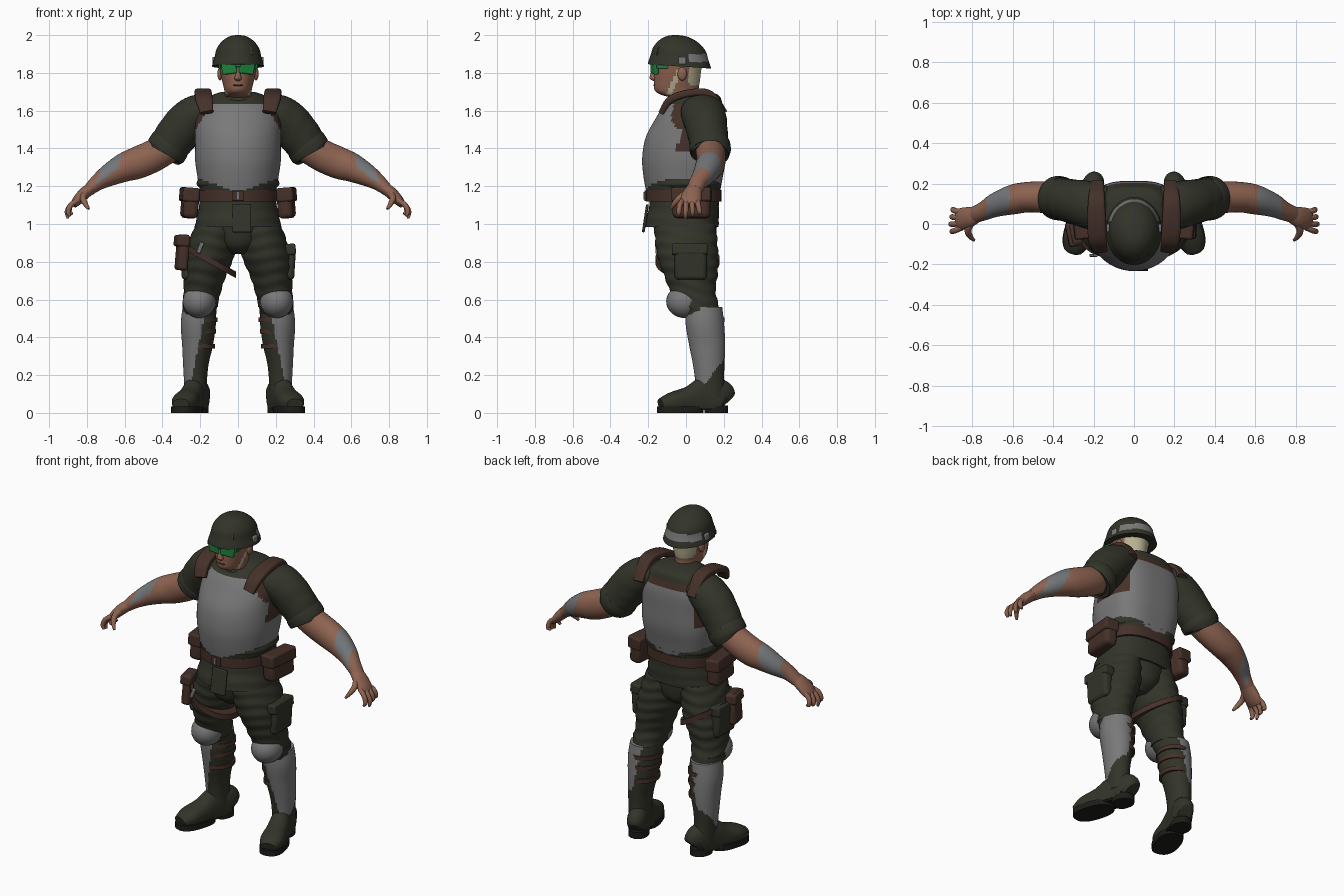
import bpy, bmesh, math
from mathutils import Vector, Matrix

old = bpy.data.objects.get("Cube")
if old:
    bpy.data.objects.remove(old, do_unlink=True)


def material(name, r, g, b):
    m = bpy.data.materials.new(name)
    m.use_nodes = True
    m.diffuse_color = (r, g, b, 1)
    m.node_tree.nodes["Principled BSDF"].inputs["Base Color"].default_value = (r, g, b, 1)
    return m


GREEN = material("dark olive cloth", .032, .034, .022)
GREY = material("armour grey", .19, .19, .19)
SKIN = material("skin", .27, .125, .082)
BROWN = material("brown leather", .06, .03, .022)
LENS = material("green lens", .012, .22, .045)
BEIGE = material("pale strap and hair", .48, .44, .29)
BLACK = material("black rubber", .012, .012, .01)
BRACER = material("forearm grey", .17, .18, .19)


def finish(name, bm, mats, rule=None, mirror=False, bevel=0, matrix=None):
    """Turn a bmesh into a smooth shaded object, coloured by a rule on centre and normal."""
    if matrix:
        bm.transform(matrix)
    bmesh.ops.recalc_face_normals(bm, faces=bm.faces[:])
    for f in bm.faces:
        f.smooth = True
        if rule:
            f.material_index = int(rule(f.calc_center_median(), f.normal))
    me = bpy.data.meshes.new(name)
    bm.to_mesh(me)
    bm.free()
    me.set_sharp_from_angle(angle=math.radians(40))
    for m in mats:
        me.materials.append(m)
    ob = bpy.data.objects.new(name, me)
    bpy.context.scene.collection.objects.link(ob)
    if bevel:
        mod = ob.modifiers.new("soft edges", 'BEVEL')
        mod.width, mod.segments = bevel, 3
    if mirror:
        ob.modifiers.new("other side", 'MIRROR')
    return ob


def power(v, p):
    return math.copysign(abs(v) ** (2 / p), v)


def loft(name, rings, mats, ref=None, n=32, steps=6, front=2, back=2,
         floor=None, wave=0, **opts):
    """Smooth skin through rings (x, y, z, width, depth); level, or square to the path with ref."""
    pts = [rings[0]] + list(rings) + [rings[-1]]
    line = []
    for i in range(1, len(pts) - 2):
        a, b, c, d = pts[i - 1:i + 3]
        for s in range(steps + (i == len(pts) - 3)):
            t = s / steps
            line.append([.5 * (2 * q + (r - p) * t + (2 * p - 5 * q + 4 * r - w) * t * t
                               + (3 * q - p - 3 * r + w) * t ** 3)
                         for p, q, r, w in zip(a, b, c, d)])
    bm = bmesh.new()
    loops = []
    for i, k in enumerate(line):
        u, v = Vector((1, 0, 0)), Vector((0, 1, 0))
        if ref:
            t = Vector(line[min(i + 1, len(line) - 1)][:3]) - Vector(line[max(i - 1, 0)][:3])
            t.normalize()
            u = Vector(ref)
            u = (u - t * u.dot(t)).normalized()
            v = t.cross(u)
        loop = []
        for j in range(n):
            ang = math.tau * (j + .5) / n
            c, s = math.cos(ang), math.sin(ang)
            p = back if s > 0 else front
            fold = 1 + wave * math.sin(k[2] * 95 + 2 * math.sin(ang * 2) + ang)
            co = Vector(k[:3]) + (u * power(c, p) * max(k[3], .002)
                                  + v * power(s, p) * max(k[4], .002)) * fold
            if floor is not None:
                co.z = max(co.z, floor)
            loop.append(bm.verts.new(co))
        loops.append(loop)
    for a, b in zip(loops, loops[1:]):
        for j in range(n):
            m = (j + 1) % n
            bm.faces.new((a[j], a[m], b[m], b[j]))
    bm.faces.new(loops[0])
    bm.faces.new(loops[-1])
    return finish(name, bm, mats, **opts)


def box(name, mat, loc, size, turn=(0, 0, 0), bevel=.012, **opts):
    bm = bmesh.new()
    bmesh.ops.create_cube(bm, size=1)
    rot = Matrix.Rotation(turn[2], 4, 'Z') @ Matrix.Rotation(turn[1], 4, 'Y') @ Matrix.Rotation(turn[0], 4, 'X')
    m = Matrix.Translation(loc) @ rot @ Matrix.Diagonal((*size, 1))
    return finish(name, bm, [mat], bevel=bevel, matrix=m, **opts)


def ball(name, mat, loc, size, **opts):
    bm = bmesh.new()
    bmesh.ops.create_uvsphere(bm, u_segments=24, v_segments=16, radius=1)
    return finish(name, bm, [mat], matrix=Matrix.Translation(loc) @ Matrix.Diagonal((*size, 1)), **opts)


def band(name, mat, x, y, z, rx, ry, height, **opts):
    return loft(name, [(x, y, z, rx, ry), (x, y, z + height, rx, ry)], [mat], steps=1, **opts)


# torso with chest and back plates
def torso_rule(c, n):
    x = abs(c.x)
    if c.z < 1.17 + .33 * x or c.z > 1.635:
        return 0
    if c.z < 1.38:
        return 1
    if c.y < -.01:
        return 1 if x < .225 - max(0, c.z - 1.5) * .62 else 2
    if c.y > .13:
        return 1 if x < .175 and c.z < 1.6 else 2
    return 2 if c.z < 1.5 else 0


loft("torso", [(0, -.015, 1.14, .195, .19), (0, -.015, 1.25, .215, .21), (0, -.01, 1.35, .228, .222),
               (0, 0, 1.46, .228, .213), (0, .025, 1.56, .225, .185), (0, .04, 1.63, .19, .155),
               (0, .06, 1.68, .14, .115), (0, .045, 1.7, .085, .075)],
     [GREEN, GREY, BROWN], n=72, steps=10, back=3, rule=torso_rule)
loft("collar", [(0, .015, 1.62, .11, .11), (0, .01, 1.66, .092, .098), (0, .01, 1.675, .08, .09)], [GREEN])
loft("vest_hem", [(0, -.012, 1.19, .2, .19), (0, -.012, 1.21, .22, .2), (0, -.012, 1.24, .212, .197)],
     [GREEN], back=3)
loft("shoulder_strap", [(.165, -.13, 1.59, .035, .015), (.18, -.08, 1.66, .045, .02),
                        (.185, .03, 1.695, .045, .02), (.185, .13, 1.685, .04, .02),
                        (.18, .205, 1.59, .03, .015)],
     [BROWN], ref=(1, 0, 0), front=4, back=4, mirror=True)

# jacket skirt, belt and pouches
loft("jacket_skirt", [(0, -.01, 1.18, .195, .185), (0, -.01, 1.09, .207, .185),
                      (0, -.02, 1.03, .22, .195), (0, -.025, .985, .23, .197)],
     [GREEN], back=2.5, wave=.006, matrix=Matrix.Shear('XY', 4, (0, 0)))
box("jacket_front_flap", GREEN, (.02, -.215, 1.03), (.1, .015, .15), turn=(-.15, 0, 0), bevel=.006)
band("belt", BROWN, 0, -.012, 1.12, .212, .2, .06, back=2.6)
box("belt_buckle", BROWN, (0, -.215, 1.15), (.06, .012, .055), bevel=.004)
box("buckle_pin", GREY, (0, -.222, 1.15), (.012, .008, .04), bevel=.002)
box("hip_pouch", BROWN, (.255, .03, 1.105), (.08, .2, .15), turn=(0, -.08, -.1), bevel=.025, mirror=True)
box("hip_pouch_flap", BROWN, (.257, .03, 1.155), (.09, .21, .075), turn=(0, -.08, -.1), mirror=True)

# trousers
loft("pelvis", [(0, 0, .84, .05, .09), (0, 0, .89, .13, .15), (0, -.005, 1.0, .2, .17)], [GREEN])
loft("trouser_leg", [(.11, -.005, 1.0, .115, .16), (.13, 0, .92, .125, .165), (.153, .01, .82, .13, .16),
                     (.175, .025, .73, .113, .142), (.188, .035, .65, .1, .122),
                     (.198, .06, .58, .092, .11), (.205, .09, .52, .088, .098)],
     [GREEN], wave=.022, steps=8, mirror=True)
box("cargo_pocket", GREEN, (.272, .025, .79), (.06, .17, .17), turn=(0, .06, 0), bevel=.02, mirror=True)
box("cargo_pocket_flap", GREEN, (.272, .02, .865), (.068, .19, .06), turn=(0, -.1, 0), mirror=True)

# thigh holster and its strap
box("holster", BROWN, (-.295, -.05, .85), (.055, .11, .19), turn=(0, .08, .2), bevel=.016)
box("holster_flap", BROWN, (-.297, -.05, .91), (.068, .12, .06), turn=(0, .08, .2))
slope = Matrix.Identity(4)
slope[2][0], slope[2][3] = -.55, -.55 * .15
band("thigh_strap", BROWN, -.15, .008, .79, .139, .169, .035, matrix=slope)
box("strap_buckle", GREY, (-.2, -.155, .875), (.022, .015, .06), turn=(0, .35, 0), bevel=.004)


# lower legs with outer shin guards, knee pads and boots
def shin_rule(c, n):
    return c.x > .18 + (.5 - c.z) * .2 and c.z > .14 + max(0, c.y - .09) * 1.3


loft("lower_leg", [(.205, .095, .56, .088, .097), (.21, .1, .47, .093, .102), (.214, .112, .36, .082, .096),
                   (.223, .12, .26, .068, .084), (.225, .125, .17, .061, .077), (.223, .13, .08, .058, .08)],
     [GREEN, GREY], n=48, steps=8, rule=shin_rule, mirror=True)
for i, z in enumerate((.34, .42, .48)):
    band("calf_strap_%d" % (i + 1), BROWN, .2 - .003 * i, .112 - .005 * i, z, .079 + .003 * i,
         .095 + .003 * i, .025, mirror=True)
ball("knee_pad", GREY, (.205, -.005, .59), (.088, .1, .088), mirror=True)
band("knee_pad_strap", GREEN, .2, .06, .56, .094, .108, .03, mirror=True)
place = Matrix.Translation((.222, .128, 0)) @ Matrix.Rotation(math.radians(17), 4, 'Z')
loft("boot_foot", [(0, .09, .06, .04, .05), (0, .06, .085, .058, .09), (0, -.03, .085, .058, .105),
                   (0, -.12, .07, .063, .07), (0, -.21, .06, .068, .05), (0, -.275, .045, .045, .03)],
     [GREEN], ref=(1, 0, 0), floor=.025, matrix=place, mirror=True, back=2.2, front=3)
band("front_sole", BLACK, 0, -.165, 0, .073, .125, .035, front=2.5, back=2.5, matrix=place, mirror=True)
band("heel_sole", BLACK, 0, .035, 0, .056, .062, .04, front=3, matrix=place, mirror=True)
band("sole_arch", BLACK, 0, -.06, .015, .05, .09, .02, front=3, back=3, matrix=place, mirror=True)

# sleeves, arms and hands
SIDE = (0, 1, 0)
loft("sleeve", [(.11, .07, 1.6, .09, .07), (.18, .085, 1.595, .115, .095), (.25, .1, 1.555, .115, .112),
                (.32, .115, 1.475, .107, .113), (.37, .127, 1.405, .102, .104), (.383, .13, 1.382, .1, .1)],
     [GREEN], ref=SIDE, wave=.008, mirror=True)
loft("sleeve_cuff", [(.355, .125, 1.425, .1, .1), (.36, .125, 1.42, .108, .11), (.383, .13, 1.385, .108, .11),
                     (.388, .13, 1.378, .095, .095)], [GREEN], ref=SIDE, mirror=True)
loft("arm", [(.33, .12, 1.43, .075, .08), (.44, .132, 1.365, .078, .085), (.53, .132, 1.325, .075, .085),
             (.6, .12, 1.3, .073, .077), (.68, .095, 1.26, .06, .06), (.74, .065, 1.222, .047, .044),
             (.79, .045, 1.18, .042, .032)],
     [SKIN, BRACER], ref=SIDE, steps=8, mirror=True,
     rule=lambda c, n: .65 < c.x + .3 * (c.z - 1.25) < .74 and (n.z > .1 or n.y > .3))
loft("palm", [(.77, .05, 1.195, .038, .03), (.81, .035, 1.165, .05, .032), (.85, .025, 1.125, .054, .027),
              (.872, .02, 1.1, .045, .018)], [SKIN], ref=SIDE, mirror=True)
for i, name in enumerate(("index", "middle", "ring", "little")):
    y, short = -.018 + .026 * i, .012 * abs(i - 1)
    loft(name + "_finger", [(.85, y, 1.125, .014, .014), (.885, y * 1.25 - .01, 1.1, .014, .014),
                            (.905 - short / 2, y * 1.4 - .012, 1.065, .013, .013),
                            (.9 - short, y * 1.4 - .015, 1.03 + short, .007, .007)],
         [SKIN], ref=SIDE, n=12, mirror=True)
loft("thumb", [(.8, .02, 1.17, .02, .022), (.82, -.03, 1.14, .017, .018), (.81, -.06, 1.11, .014, .014),
               (.79, -.08, 1.08, .007, .007)], [SKIN], ref=(1, 0, 0), n=12, mirror=True)


# head, with cropped hair and chin strap
def head_rule(c, n):
    hair = c.y > .015 and 1.735 < c.z < 1.84
    strap = abs(c.y + .04 - (c.z - 1.8) * .45) < .014 and 1.685 < c.z < 1.82
    return hair or strap


loft("head", [(0, .035, 1.6, .08, .08), (0, .015, 1.66, .074, .078), (0, -.03, 1.685, .07, .105),
              (0, -.05, 1.71, .073, .117), (0, -.048, 1.76, .085, .122), (0, -.045, 1.81, .095, .125),
              (0, -.04, 1.87, .1, .13), (0, -.04, 1.93, .07, .09)],
     [SKIN, BEIGE], n=56, steps=8, rule=head_rule)
loft("nose", [(0, -.165, 1.825, .01, .01), (0, -.172, 1.79, .014, .018), (0, -.172, 1.77, .02, .02),
              (0, -.165, 1.758, .012, .01)], [SKIN], n=16)
ball("lips", BROWN, (0, -.163, 1.735), (.026, .01, .006))
ball("ear", SKIN, (.095, -.02, 1.795), (.014, .025, .035), mirror=True)

# goggles
box("goggle_lens", LENS, (.046, -.166, 1.825), (.082, .024, .062), turn=(0, .12, .3), bevel=.008, mirror=True)
box("goggle_bridge", LENS, (0, -.18, 1.842), (.03, .016, .022), bevel=.004)
box("goggle_arm", LENS, (.093, -.125, 1.835), (.01, .06, .025), turn=(0, 0, .15), bevel=.003, mirror=True)

# helmet with rear band
tilt = Matrix.Identity(4)
tilt[2][1] = -.07
loft("helmet", [(0, -.035, 1.832, .138, .168), (0, -.035, 1.845, .135, .165), (0, -.035, 1.88, .124, .153),
                (0, -.035, 1.925, .113, .138), (0, -.038, 1.965, .084, .102), (0, -.04, 1.99, .045, .055),
                (0, -.04, 1.997, .004, .005)],
     [GREEN, GREY], n=48, matrix=tilt, rule=lambda c, n: 1.858 < c.z < 1.9 and c.y > .01 and n.z > -.5)
box("helmet_tab", BROWN, (.065, -.15, 1.915), (.022, .012, .045), turn=(-.3, 0, .4), bevel=.004)
box("helmet_side_clip", GREY, (.128, -.02, 1.865), (.016, .04, .04), bevel=.006, mirror=True)
box("helmet_front_clip", LENS, (-.06, -.165, 1.872), (.02, .012, .025), turn=(0, 0, -.4), bevel=.004)
